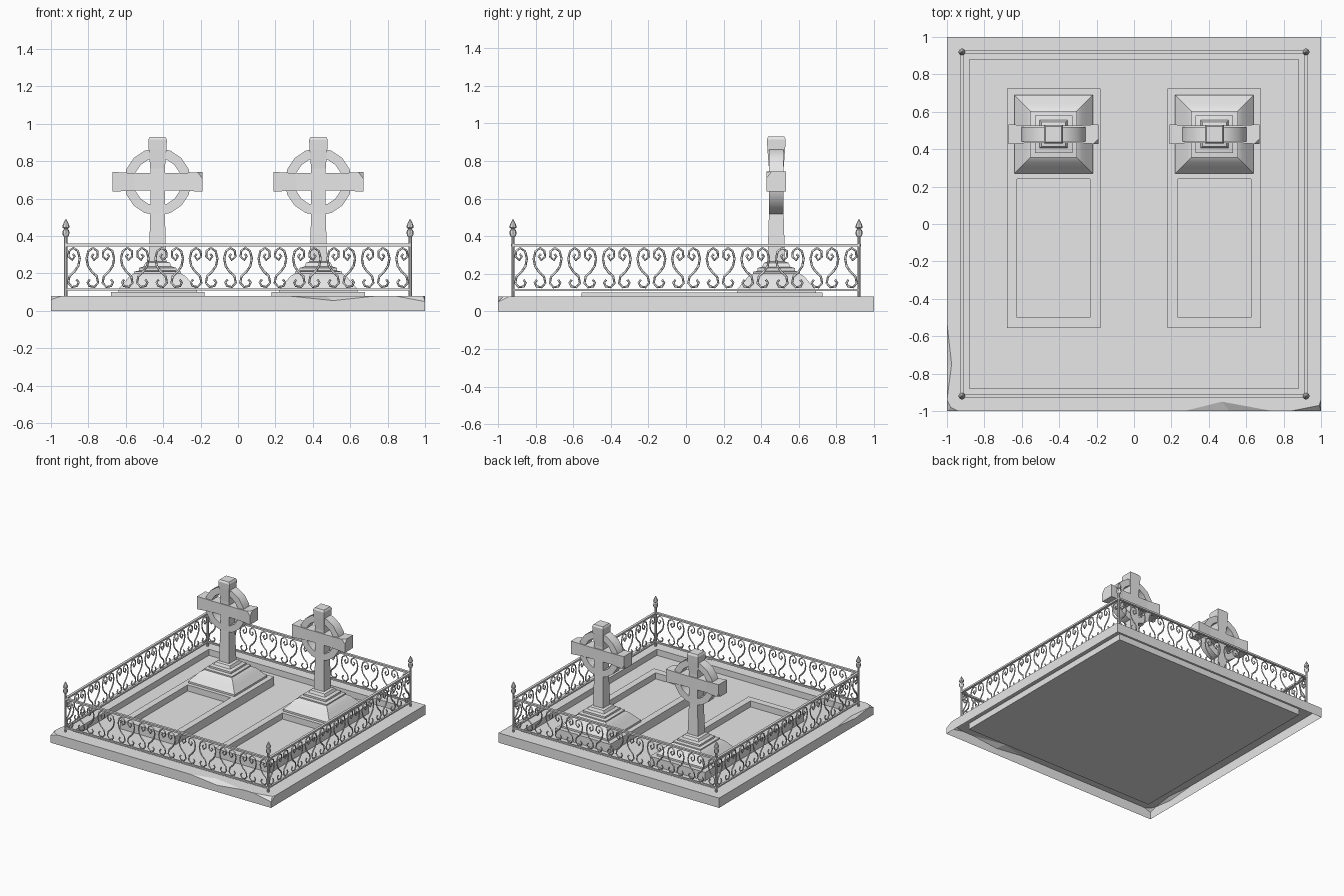
import bpy, bmesh, math
from mathutils import Matrix, Vector

cube = bpy.data.objects.get("Cube")
if cube:
    bpy.data.objects.remove(cube, do_unlink=True)

stone = bpy.data.materials.new("pale grey stone")
stone.use_nodes = True
stone.diffuse_color = (0.8, 0.8, 0.8, 1)
stone.node_tree.nodes["Principled BSDF"].inputs["Base Color"].default_value = (0.8, 0.8, 0.8, 1)


def finish(bm, name, smooth=False):
    bmesh.ops.remove_doubles(bm, verts=bm.verts, dist=1e-5)
    bmesh.ops.recalc_face_normals(bm, faces=bm.faces)
    mesh = bpy.data.meshes.new(name)
    bm.to_mesh(mesh)
    bm.free()
    mesh.materials.append(stone)
    obj = bpy.data.objects.new(name, mesh)
    bpy.context.collection.objects.link(obj)
    if smooth:
        bpy.ops.object.select_all(action='DESELECT')
        obj.select_set(True)
        bpy.context.view_layer.objects.active = obj
        bpy.ops.object.shade_smooth_by_angle(angle=math.radians(35))
    return obj


def lathe(bm, profile, sides, matrix, closed=False):
    """Turn (radius, height) points about the local z axis; four sides gives a square of that half width."""
    scale, turn = (math.sqrt(2), math.pi / 4) if sides == 4 else (1, 0)
    rings = []
    for r, z in profile:
        ring = []
        for k in range(sides):
            a = turn + k * math.tau / sides
            ring.append(bm.verts.new(matrix @ Vector((r * scale * math.cos(a), r * scale * math.sin(a), z))))
        rings.append(ring)
    pairs = list(zip(rings, rings[1:]))
    if closed:
        pairs.append((rings[-1], rings[0]))
    for a, b in pairs:
        for k in range(sides):
            n = (k + 1) % sides
            bm.faces.new((a[k], a[n], b[n], b[k]))
    if not closed:
        bm.faces.new(rings[0])
        bm.faces.new(rings[-1])


def box(bm, centre, size):
    m = Matrix.Translation(centre) @ Matrix.Diagonal((*size, 1))
    bmesh.ops.create_cube(bm, size=1, matrix=m)


def chip(bm, point, normal):
    """Break off the corner beyond a plane."""
    geom = bm.verts[:] + bm.edges[:] + bm.faces[:]
    cut = bmesh.ops.bisect_plane(bm, geom=geom, plane_co=point, plane_no=normal, clear_outer=True)
    edges = [e for e in cut["geom_cut"] if isinstance(e, bmesh.types.BMEdge)]
    bmesh.ops.contextual_create(bm, geom=edges)


def rect(x0, x1, y0, y1, z):
    return [Vector(p) for p in ((x0, y0, z), (x1, y0, z), (x1, y1, z), (x0, y1, z))]


def loft(bm, loops):
    """Bridge rectangles in order and close the last one."""
    rows = [[bm.verts.new(p) for p in loop] for loop in loops]
    for a, b in zip(rows, rows[1:]):
        for k in range(4):
            n = (k + 1) % 4
            bm.faces.new((a[k], a[n], b[n], b[k]))
    bm.faces.new(rows[-1])


# Kerb: open-bottomed shell whose worn edge has separate top and wall points
KERB, GROUND, INNER = 0.08, 0.03, 0.88


def same(x, y):
    return Vector((x, y, KERB)), Vector((x, y, KERB))


def worn(top, wall):
    return Vector((*top, KERB)), Vector(wall)


front_left = worn((-0.98, -0.98), (-1, -1, 0.06))
front_right = worn((0.99, -0.97), (1, -1, 0.05))
back_right, back_left = same(1, 1), same(-1, 1)
sides = [
    [front_left, same(-0.94, -1), same(0.27, -1), worn((0.47, -0.95), (0.51, -1, 0.055)),
     same(0.74, -1), same(0.84, -1), front_right],
    [front_right, same(1, -0.94), back_right],
    [back_right, back_left],
    [back_left, same(-1, -0.53), worn((-0.975, -0.75), (-1, -0.77, 0.06)), same(-1, -0.94), front_left],
]
inner = rect(-INNER, INNER, -INNER, INNER, KERB)
bm = bmesh.new()


def face(points):
    unique = [p for i, p in enumerate(points) if (p - points[i - 1]).length > 1e-6]
    if len(unique) > 2:
        bm.faces.new([bm.verts.new(p) for p in unique])


for i, side in enumerate(sides):
    face([t for t, w in side] + [inner[(i + 1) % 4], inner[i]])
    for (t0, w0), (t1, w1) in zip(side, side[1:]):
        face([t0, t1, w1, w0])
        face([w0, w1, Vector((w1.x, w1.y, 0)), Vector((w0.x, w0.y, 0))])
loft(bm, [inner, rect(-INNER, INNER, -INNER, INNER, GROUND)])
finish(bm, "kerb_and_ground")

# Graves and wheel-headed crosses
Y = 0.48
plinth = [(0.21, 0.095), (0.21, 0.115), (0.175, 0.155), (0.15, 0.185), (0.125, 0.2), (0.125, 0.21),
          (0.1, 0.215), (0.1, 0.23), (0.075, 0.237), (0.065, 0.258), (0.045, 0.265)]
shaft = [(0.047, 0.25), (0.039, 0.52), (0.039, 0.76), (0.047, 0.86), (0.05, 0.915), (0.042, 0.93)]
arm = [(0.053, -0.24), (0.046, -0.12), (0.046, 0.12), (0.053, 0.24)]
ring = [(0.18, -0.038), (0.18, 0.038), (0.128, 0.038), (0.128, -0.038)]
for x, label in ((0.43, "left"), (-0.43, "right")):
    bm = bmesh.new()
    x0, x1 = x - 0.25, x + 0.25
    a0, a1 = x - 0.195, x + 0.195
    top = 0.1
    loft(bm, [rect(x0, x1, -0.555, 0.725, GROUND), rect(x0, x1, -0.555, 0.725, top),
              rect(a0, a1, -0.5, 0.24, top), rect(a0, a1, -0.5, 0.24, 0.05)])
    finish(bm, label + "_grave_surround")

    base = Matrix.Translation((x, Y, 0))
    hub = Matrix.Translation((x, Y, 0.69))
    bm = bmesh.new()
    lathe(bm, plinth, 4, base)
    finish(bm, label + "_cross_plinth", True)
    bm = bmesh.new()
    lathe(bm, shaft, 4, base)
    finish(bm, label + "_cross_shaft")
    bm = bmesh.new()
    lathe(bm, arm, 4, hub @ Matrix.Rotation(math.pi / 2, 4, 'Y'))
    chip(bm, (x + 0.225, Y - 0.05, 0.73), (1, -1, 0.8))
    chip(bm, (x - 0.23, Y + 0.05, 0.65), (-1, 1, -0.8))
    finish(bm, label + "_cross_arms")
    bm = bmesh.new()
    lathe(bm, ring, 16, hub @ Matrix.Rotation(math.pi / 2, 4, 'X'), closed=True)
    finish(bm, label + "_cross_ring", True)

# Fence posts with ball and spear finials
F = 0.92
post = [(0.009, 0.08), (0.009, 0.395), (0.016, 0.402), (0.019, 0.417), (0.016, 0.432), (0.009, 0.438),
        (0.018, 0.445), (0.019, 0.453), (0.011, 0.473), (0.002, 0.49)]
for sx in (-1, 1):
    for sy in (-1, 1):
        bm = bmesh.new()
        lathe(bm, post, 8, Matrix.Translation((sx * F, sy * F, 0)))
        name = ("front_" if sy < 0 else "back_") + ("left" if sx > 0 else "right") + "_post"
        finish(bm, name, True)

# Fence panels: two rails and a row of mirrored scrolls on every side
half_scroll = [(0.036, 0.168), (0.024, 0.152), (0.034, 0.133), (0.06, 0.128), (0.08, 0.15), (0.073, 0.185),
               (0.045, 0.212), (0.026, 0.24), (0.018, 0.28), (0.028, 0.32), (0.053, 0.337),
               (0.076, 0.32), (0.078, 0.29), (0.058, 0.272), (0.045, 0.292), (0.056, 0.304)]
COUNT = 10
pitch = 2 * F / COUNT
for i, label in enumerate(("front", "left", "back", "right")):
    turn = Matrix.Rotation(i * math.pi / 2, 4, 'Z')
    bm = bmesh.new()
    box(bm, (0, -F, 0.352), (2 * F, 0.02, 0.014))
    box(bm, (0, -F, 0.114), (2 * F, 0.014, 0.012))
    bm.transform(turn)
    finish(bm, label + "_rails")

    curve = bpy.data.curves.new(label + "_scrollwork", 'CURVE')
    curve.dimensions = '3D'
    curve.bevel_depth = 0.006
    curve.bevel_resolution = 0
    curve.use_fill_caps = True
    for k in range(COUNT):
        for mirror in (-1, 1):
            spline = curve.splines.new('POLY')
            spline.points.add(len(half_scroll) - 1)
            for p, (u, z) in zip(spline.points, half_scroll):
                centre = -F + (k + 0.5) * pitch
                p.co = (*(turn @ Vector((centre + mirror * u, -F, z))), 1)
    curve.materials.append(stone)
    obj = bpy.data.objects.new(label + "_scrollwork", curve)
    bpy.context.collection.objects.link(obj)
    bpy.ops.object.select_all(action='DESELECT')
    obj.select_set(True)
    bpy.context.view_layer.objects.active = obj
    bpy.ops.object.convert(target='MESH')
